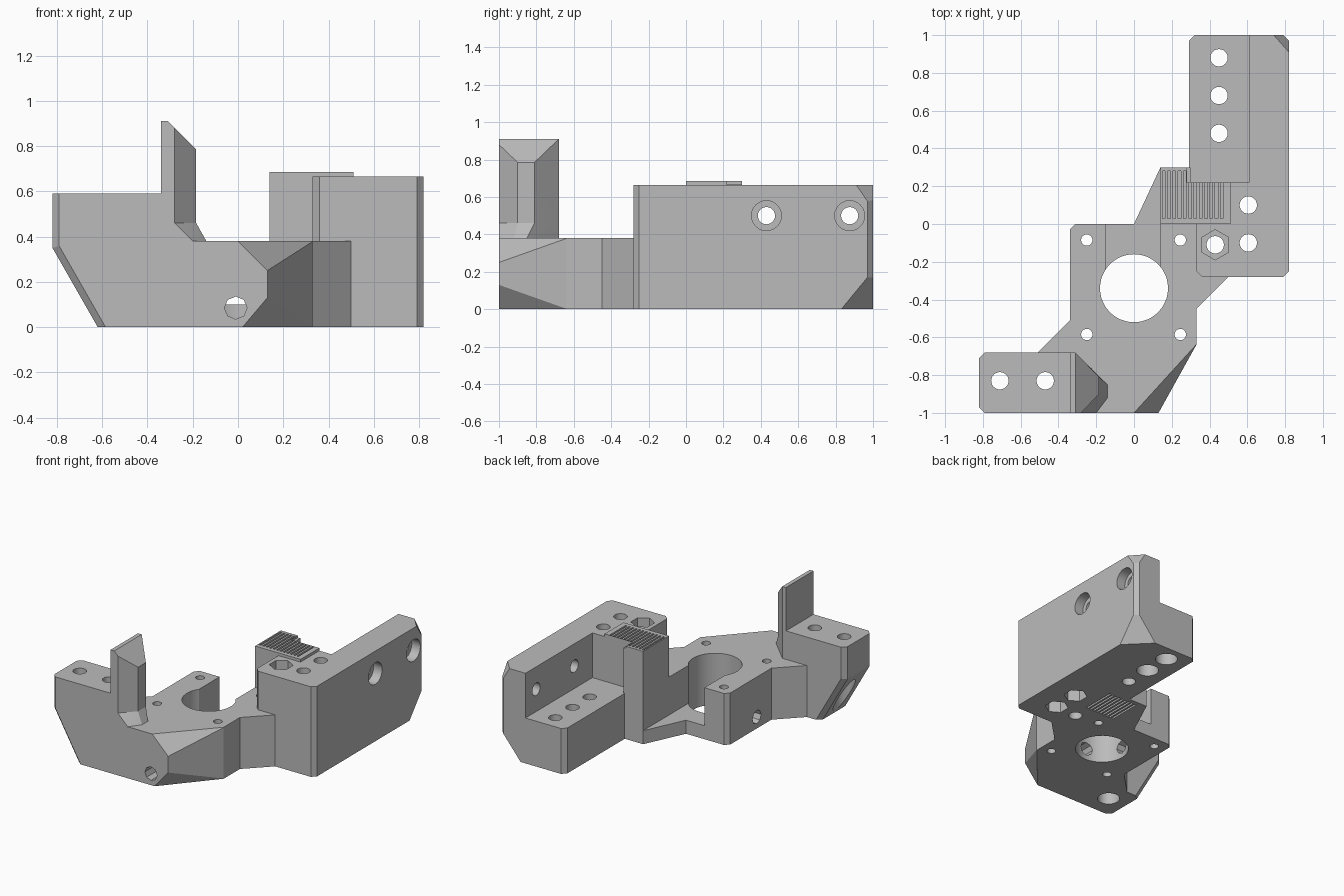
import bpy, bmesh, math
from mathutils import Vector

cube = bpy.data.objects.get("Cube")
if cube:
    bpy.data.objects.remove(cube)

grey = bpy.data.materials.new("light grey plastic")
grey.use_nodes = True
GREY = (0.5, 0.5, 0.5, 1)
grey.diffuse_color = GREY
grey.node_tree.nodes["Principled BSDF"].inputs["Base Color"].default_value = GREY


def make(name, bm):
    bmesh.ops.recalc_face_normals(bm, faces=bm.faces)
    me = bpy.data.meshes.new(name)
    bm.to_mesh(me)
    bm.free()
    me.materials.append(grey)
    ob = bpy.data.objects.new(name, me)
    bpy.context.collection.objects.link(ob)
    return ob


def prism(name, pts, lo, hi, axis="z", cuts=()):
    """Extrude an outline along z or y, then slice it with (point, normal) planes."""
    bm = bmesh.new()
    place = (lambda a, b, t: (a, b, t)) if axis == "z" else (lambda a, b, t: (a, t, b))
    face = bm.faces.new([bm.verts.new(place(a, b, lo)) for a, b in pts])
    ext = bmesh.ops.extrude_face_region(bm, geom=[face])
    verts = [v for v in ext["geom"] if isinstance(v, bmesh.types.BMVert)]
    bmesh.ops.translate(bm, verts=verts, vec=place(0, 0, hi - lo))
    for point, normal in cuts:
        bmesh.ops.bisect_plane(bm, geom=bm.verts[:] + bm.edges[:] + bm.faces[:],
                               plane_co=point, plane_no=normal, clear_outer=True)
        bmesh.ops.holes_fill(bm, edges=bm.edges[:])
    return make(name, bm)


def box(name, x0, x1, y0, y1, z0, z1):
    return prism(name, [(x0, y0), (x1, y0), (x1, y1), (x0, y1)], z0, z1)


def hull(name, pts):
    bm = bmesh.new()
    for p in pts:
        bm.verts.new(p)
    bmesh.ops.convex_hull(bm, input=bm.verts)
    return make(name, bm)


def rod(start, end, r, sides=24):
    a, b = Vector(start), Vector(end)
    bm = bmesh.new()
    bmesh.ops.create_cone(bm, cap_ends=True, segments=sides, radius1=r, radius2=r,
                          depth=(b - a).length)
    rot = (b - a).to_track_quat("Z", "Y").to_matrix().to_4x4()
    bmesh.ops.transform(bm, matrix=rot, verts=bm.verts)
    bmesh.ops.translate(bm, verts=bm.verts, vec=(a + b) / 2)
    return make("drill", bm)


def combine(target, other, operation):
    mod = target.modifiers.new("join", "BOOLEAN")
    mod.operation, mod.solver, mod.object = operation, "EXACT", other
    bpy.context.view_layer.update()
    result = bpy.data.meshes.new_from_object(
        target.evaluated_get(bpy.context.evaluated_depsgraph_get()))
    target.modifiers.clear()
    target.data = result
    bpy.data.objects.remove(other)


def cut(target, other):
    combine(target, other, "DIFFERENCE")


def plane(a, b, c, outside):
    a, b, c = Vector(a), Vector(b), Vector(c)
    n = (b - a).cross(c - a).normalized()
    return a, n if n.dot(Vector(outside) - a) > 0 else -n


# Motor plate with the faceted front corner and the open slot at the back
corner = (0.3, -1.2, 0.19)
bracket = prism("motor_bracket", [
    (-0.34, -0.03), (-0.34, -0.51), (-0.51, -0.68), (-0.51, -1), (0.13, -1), (0.33, -0.64),
    (0.33, -0.45), (0.5, -0.28), (0.5, 0), (-0.31, 0)], 0, 0.38, cuts=[
        plane((0, -1, 0.38), (0.328, -0.64, 0.38), (0.13, -1, 0.25), (0.2, -1.1, 0.6)),
        plane((0.02, -1, 0), (0.328, -0.64, 0), (0.13, -1, 0.13), (0.2, -1.1, -0.2))])
cut(bracket, box("slot", -0.15, 0.14, -0.32, 0.1, 0.1, 1))
combine(bracket, prism("low_web", [(-0.16, -0.25), (0.3, -0.25), (0.3, 0.3), (0.14, 0.3),
                                   (0, 0), (-0.16, 0)], 0, 0.1), "UNION")

# Long side arm with a lower shelf
arm = prism("side_arm", [
    (0.33, -0.25), (0.36, -0.28), (0.79, -0.28), (0.82, -0.25), (0.82, 0.97), (0.79, 1),
    (0.32, 1), (0.29, 0.97), (0.29, 0), (0.33, 0)], 0, 0.665, cuts=[
        plane((0.74, 1, 0.665), (0.82, 0.91, 0.665), (0.805, 0.985, 0.58), (1, 1.2, 1)),
        plane((0.65, 1, 0), (0.82, 0.83, 0), (0.805, 0.985, 0.17), (1, 1.2, -0.5))])
cut(arm, box("shelf_cut", 0.2, 0.61, 0.22, 1.1, 0.335, 1))
combine(bracket, arm, "UNION")

# Belt clamp column and its toothed top
combine(bracket, box("clamp_column", 0.14, 0.3, 0, 0.3, 0, 0.67), "UNION")
combine(bracket, prism("clamp_top", [(0.14, 0), (0.51, 0), (0.51, 0.22), (0.28, 0.22),
                                     (0.28, 0.3), (0.14, 0.3)], 0.6, 0.685), "UNION")

# Front mounting block with the sloping underside
s = Vector((-0.35, 0, -0.2)).normalized()
edges = []
for y, d in ((-1, -1), (-0.68, 1)):
    edges.append(((-0.79, y, 0.4), (-1, d, 0)))
    edges.append((Vector((-0.72, y, 0.175)) - s * 0.03, s + Vector((0, d, 0))))
combine(bracket, prism("front_block", [(-0.82, 0.35), (-0.62, 0), (-0.31, 0), (-0.31, 0.59),
                                       (-0.82, 0.59)], -1, -0.68, "y", edges), "UNION")

# Upright fin with a sloping top and a flared foot
fin = [(-0.34, -1), (-0.28, -1), (-0.185, -0.9), (-0.185, -0.81), (-0.31, -0.68), (-0.34, -0.68)]
foot = [(-0.34, -1), (-0.2, -1), (-0.14, -0.92), (-0.14, -0.85), (-0.31, -0.68), (-0.34, -0.68)]
combine(bracket, prism("fin", fin, 0.3, 0.91,
                       cuts=[((-0.31, -0.8, 0.91), (1, 0, 1))]), "UNION")
combine(bracket, hull("fin_foot", [(x, y, 0.46) for x, y in fin] +
                      [(x, y, z) for x, y in foot for z in (0.3, 0.38)]), "UNION")

# Motor bore and its four screw holes
cut(bracket, rod((0, -0.34, -1), (0, -0.34, 1), 0.18, 48))
for x in (-0.25, 0.245):
    for y in (-0.585, -0.085):
        cut(bracket, rod((x, y, -1), (x, y, 1), 0.03))

# Grub screw holes through the front and side of the bore
cut(bracket, rod((-0.01, -1.2, 0.085), (-0.01, -0.34, 0.085), 0.05, 8))
cut(bracket, rod((-0.6, -0.34, 0.085), (0, -0.34, 0.085), 0.05, 8))

# Vertical bolt holes: x, y, pocket radius, pocket sides, pocket bottom and top
bolts = [(-0.71, -0.83, 0.075, 24, -1, 0.32), (-0.47, -0.83, 0.075, 24, -1, 0.32),
         (0.45, 0.88, 0.075, 24, -1, 0.15), (0.45, 0.68, 0.075, 24, -1, 0.15),
         (0.45, 0.48, 0.045, 24, -1, 0.15), (0.605, 0.1, 0.08, 6, -1, 0.15),
         (0.605, -0.1, 0.08, 6, -1, 0.15), (0.43, -0.11, 0.08, 6, 0.55, 1)]
for x, y, r, sides, low, high in bolts:
    cut(bracket, rod((x, y, -1.2), (x, y, 1.2), 0.046))
    if r > 0.05:
        cut(bracket, rod((x, y, low), (x, y, high), r, sides))

# Counterbored cross holes in the arm wall
for y in (0.43, 0.875):
    cut(bracket, rod((0.5, y, 0.5), (1, y, 0.5), 0.046))
    cut(bracket, rod((0.75, y, 0.5), (1, y, 0.5), 0.08))

# Belt teeth grooves on the top and underside of the clamp
for i in range(12):
    x = 0.15 + i * 0.028
    cut(bracket, box("groove", x, x + 0.014, 0.03, 0.28 if x < 0.27 else 0.219, 0.655, 0.8))
    if 1 < i < 11:
        cut(bracket, box("groove", x, x + 0.014, 0.02, 0.27, -0.1, 0.03))

# Smooth round holes, crisp edges
bpy.ops.object.select_all(action="DESELECT")
bracket.select_set(True)
bpy.context.view_layer.objects.active = bracket
bpy.ops.object.shade_smooth_by_angle(angle=math.radians(20))
